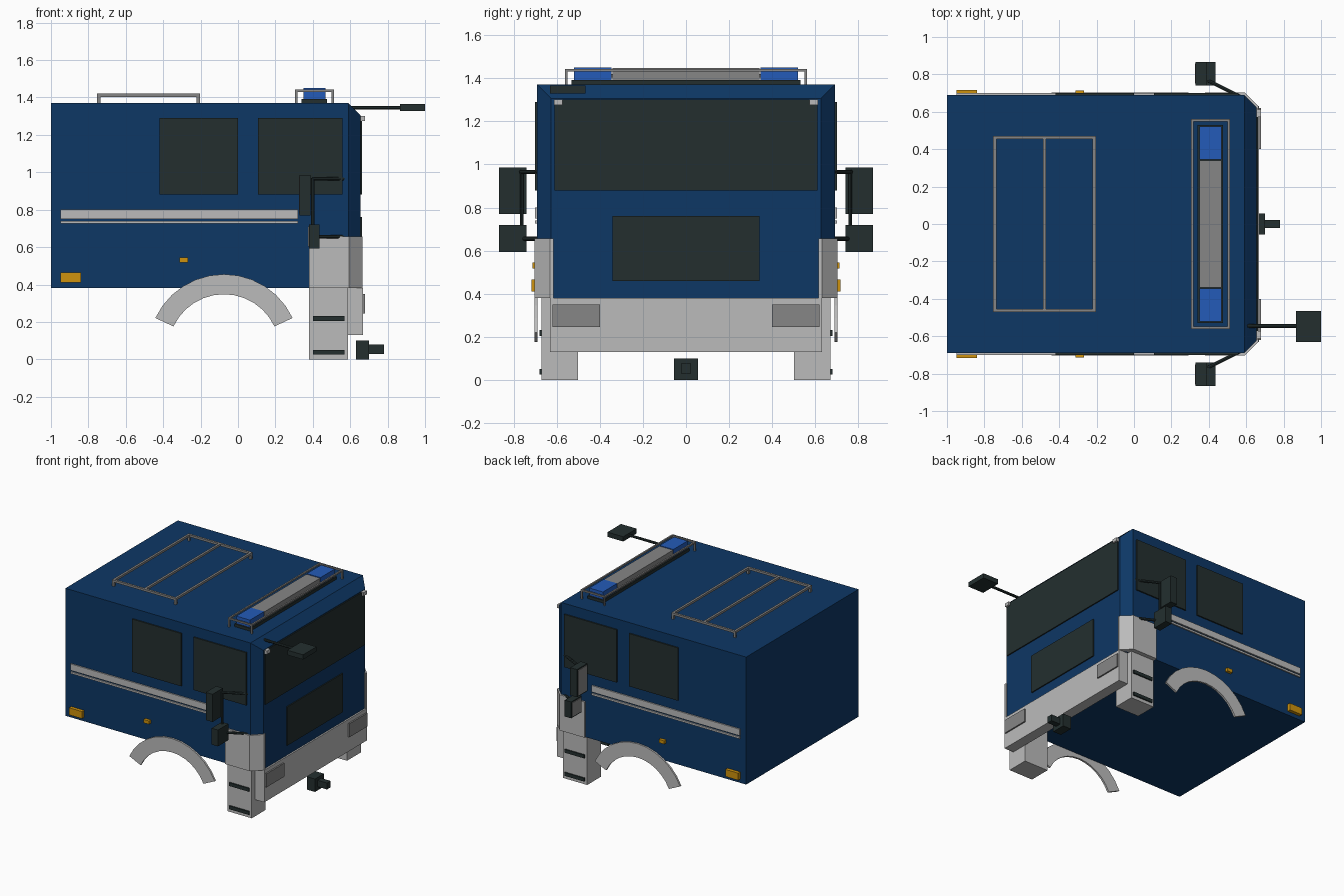
import bpy, bmesh
from math import cos, sin, radians
from mathutils import Vector

if "Cube" in bpy.data.objects:
    bpy.data.objects.remove(bpy.data.objects["Cube"])


def material(name, r, g, b):
    m = bpy.data.materials.new(name)
    m.use_nodes = True
    m.diffuse_color = (r, g, b, 1)
    bsdf = next(n for n in m.node_tree.nodes if n.type == 'BSDF_PRINCIPLED')
    bsdf.inputs["Base Color"].default_value = (r, g, b, 1)
    bsdf.inputs["Roughness"].default_value = 0.6
    return m


NAVY = material("navy_paint", 0.004, 0.038, 0.13)
DARK = material("dark_glass_and_rubber", 0.017, 0.028, 0.028)
PALE = material("pale_grey_trim", 0.5, 0.5, 0.5)
GREY = material("mid_grey_metal", 0.24, 0.24, 0.24)
AMBER = material("amber_lamp", 0.62, 0.29, 0.004)
BLUE = material("blue_beacon", 0.017, 0.105, 0.48)


def finish(name, bm, mat):
    bmesh.ops.recalc_face_normals(bm, faces=bm.faces)
    mesh = bpy.data.meshes.new(name)
    bm.to_mesh(mesh)
    bm.free()
    mesh.materials.append(mat)
    obj = bpy.data.objects.new(name, mesh)
    bpy.context.collection.objects.link(obj)
    return obj


def add_box(bm, xs, ys, zs):
    verts = bmesh.ops.create_cube(bm, size=1)["verts"]
    for v in verts:
        v.co = [(a + b) / 2 + c * (b - a) for (a, b), c in zip((xs, ys, zs), v.co)]


def box(name, mat, xs, ys, zs):
    bm = bmesh.new()
    add_box(bm, xs, ys, zs)
    return finish(name, bm, mat)


def prism(name, mat, points, axis):
    """Close a loop of 3D points and extrude it along the axis vector."""
    bm = bmesh.new()
    face = bm.faces.new([bm.verts.new(p) for p in points])
    ext = bmesh.ops.extrude_face_region(bm, geom=[face])["geom"]
    moved = [g for g in ext if isinstance(g, bmesh.types.BMVert)]
    bmesh.ops.translate(bm, verts=moved, vec=axis)
    return finish(name, bm, mat)


def rod(name, mat, a, b, radius):
    a, b = Vector(a), Vector(b)
    bm = bmesh.new()
    bmesh.ops.create_cone(bm, cap_ends=True, segments=8, radius1=radius,
                          radius2=radius, depth=(b - a).length)
    turn = (b - a).to_track_quat('Z', 'Y')
    for v in bm.verts:
        v.co = turn @ v.co + (a + b) / 2
    return finish(name, bm, mat)


def rail_frame(name, x0, x1, y, z, t, cross=()):
    """Rectangular roof rail on four corner legs."""
    bm = bmesh.new()
    for s in (-1, 1):
        add_box(bm, (x0, x1), (s * y - t / 2, s * y + t / 2), (z - t, z))
    for x in (x0 + t / 2, x1 - t / 2, *cross):
        add_box(bm, (x - t / 2, x + t / 2), (-y, y), (z - t, z))
    for x in (x0 + t / 2, x1 - t / 2):
        for s in (-1, 1):
            add_box(bm, (x - t / 2, x + t / 2),
                    (s * y - t / 2, s * y + t / 2), (1.36, z))
    return finish(name, bm, GREY)


# Cab shell, with the front corners and the front roof edge cut off
bm = bmesh.new()
add_box(bm, (-1, 0.655), (-0.69, 0.69), (0.38, 1.37))
for co, no in (((0.59, 0.69, 1), (1, 1, 0)), ((0.59, -0.69, 1), (1, -1, 0)),
               ((0.59, 0, 1.37), (1, 0, 1))):
    geom = bm.verts[:] + bm.edges[:] + bm.faces[:]
    bmesh.ops.bisect_plane(bm, geom=geom, plane_co=co, plane_no=no, clear_outer=True)
    bmesh.ops.holes_fill(bm, edges=[e for e in bm.edges if e.is_boundary])
finish("cab_shell", bm, NAVY)

# Front face
box("windshield", DARK, (0.65, 0.664), (-0.61, 0.61), (0.88, 1.30))
box("front_panel", DARK, (0.65, 0.664), (-0.34, 0.34), (0.46, 0.76))
box("bumper", PALE, (0.585, 0.667), (-0.63, 0.63), (0.13, 0.38))
box("coupling_block", DARK, (0.63, 0.70), (-0.055, 0.055), (0, 0.10))
box("coupling_pin", DARK, (0.70, 0.78), (-0.022, 0.022), (0.028, 0.078))

# Front kerb mirror
rod("kerb_mirror_arm", DARK, (0.6, -0.545, 1.345), (0.88, -0.545, 1.345), 0.01)
box("kerb_mirror", DARK, (0.865, 1.0), (-0.63, -0.465), (1.328, 1.365))

# Parts on both sides
for side, s in (("left", 1), ("right", -1)):
    def pair(name, mat, xs, ys, zs):
        return box(side + "_" + name, mat, xs, sorted((s * ys[0], s * ys[1])), zs)

    skin = (0.68, 0.70)
    pair("rear_window", DARK, (-0.42, 0), skin, (0.88, 1.29))
    pair("door_window", DARK, (0.107, 0.56), skin, (0.88, 1.29))
    pair("wide_stripe", PALE, (-0.95, 0.322), skin, (0.75, 0.80))
    pair("narrow_stripe", PALE, (-0.95, 0.322), skin, (0.725, 0.739))
    pair("rear_marker", AMBER, (-0.95, -0.84), (0.68, 0.716), (0.41, 0.465))
    pair("side_marker", AMBER, (-0.312, -0.266), (0.68, 0.713), (0.518, 0.544))
    pair("headlight", GREY, (0.66, 0.678), (0.40, 0.62), (0.245, 0.35))
    pair("roof_marker", PALE, (0.65, 0.678), (0.572, 0.613), (1.275, 1.302))

    # Entry step and corner cladding
    pair("step_box", PALE, (0.38, 0.587), (0.50, 0.67), (0, 0.38))
    for label, z in (("lower", 0.025), ("upper", 0.205)):
        pair(label + "_tread", DARK, (0.40, 0.57), (0.66, 0.68), (z, z + 0.026))
    outline = ((0.38, 0.65), (0.38, 0.703), (0.593, 0.703), (0.666, 0.63), (0.666, 0.615),
               (0.62, 0.615), (0.58, 0.65))
    prism(side + "_corner_cladding", PALE,
          [(x, s * y, 0.38) for x, y in outline], (0, 0, 0.277))

    # Wheel arch band
    angles = [radians(25 + 130 * i / 12) for i in range(13)]
    arc = [(0.405, a) for a in angles] + [(0.298, a) for a in reversed(angles)]
    prism(side + "_wheel_arch", PALE,
          [(-0.075 + r * cos(a), s * 0.688, 0.05 + r * sin(a)) for r, a in arc],
          (0, s * 0.015, 0))

    # Door mirrors on a bent bracket
    pair("main_mirror", DARK, (0.33, 0.388), (0.74, 0.867), (0.77, 0.985))
    pair("main_mirror_glass", GREY, (0.325, 0.331), (0.75, 0.857), (0.78, 0.975))
    pair("lower_mirror", DARK, (0.38, 0.435), (0.74, 0.867), (0.593, 0.72))
    pair("lower_mirror_glass", GREY, (0.375, 0.381), (0.75, 0.857), (0.603, 0.71))
    for label, z in (("upper", 0.965), ("lower", 0.655)):
        rod(side + "_" + label + "_mirror_arm", DARK,
            (0.57, s * 0.68, z), (0.40, s * 0.765, z), 0.01)
    rod(side + "_mirror_post", DARK, (0.40, s * 0.762, 0.65), (0.40, s * 0.762, 0.97), 0.009)

    # Beacon at each end of the light bar
    pair("beacon", BLUE, (0.35, 0.467), (0.345, 0.52), (1.39, 1.45))

# Roof equipment
box("light_bar_base", DARK, (0.34, 0.477), (-0.53, 0.53), (1.365, 1.392))
box("light_bar_centre", GREY, (0.35, 0.467), (-0.34, 0.34), (1.385, 1.447))
rail_frame("light_bar_guard", 0.306, 0.512, 0.555, 1.442, 0.012)
rail_frame("roof_rack", -0.753, -0.204, 0.462, 1.42, 0.017, cross=(-0.478,))
